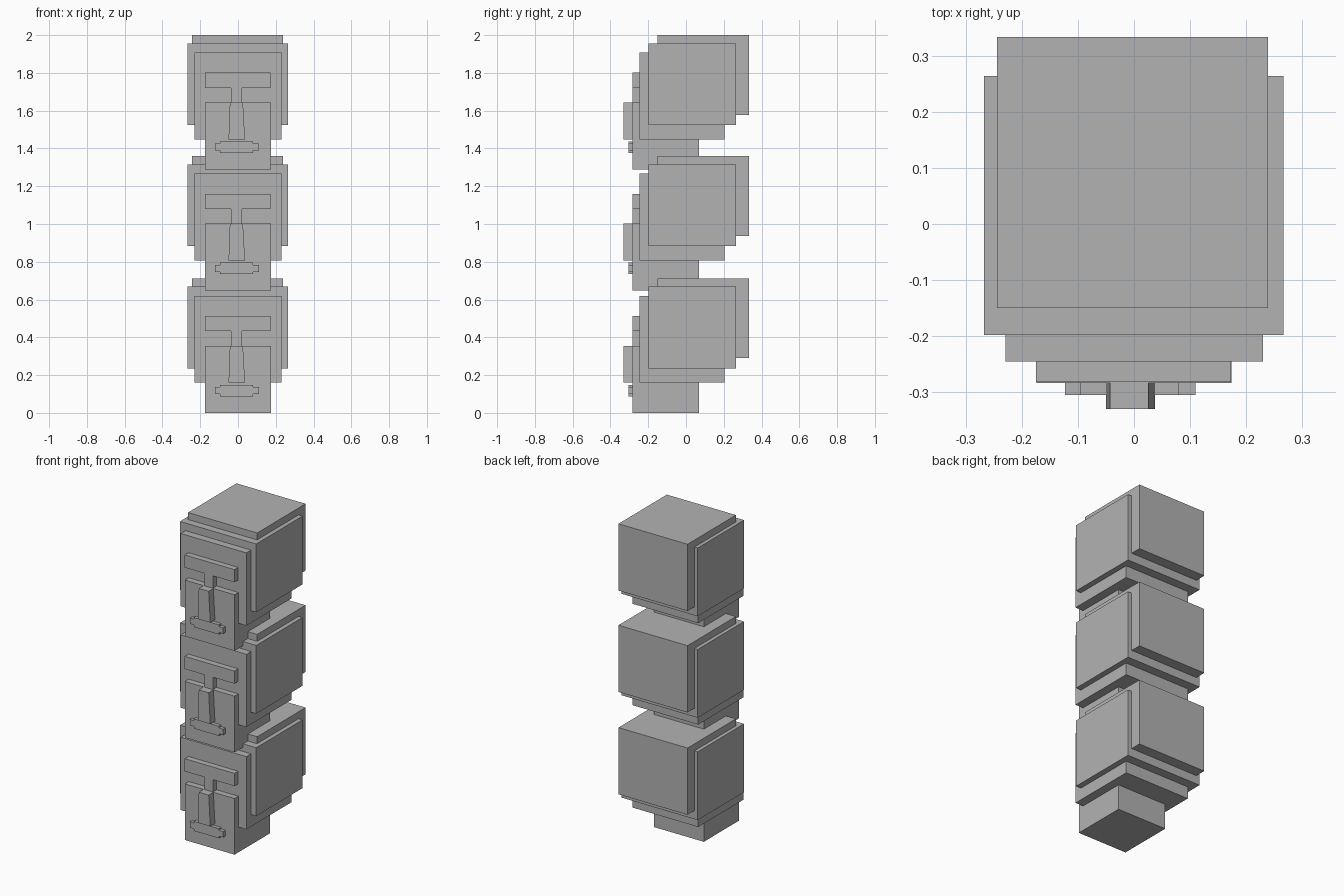
import bpy
import bmesh

cube = bpy.data.objects.get("Cube")
if cube:
    bpy.data.objects.remove(cube, do_unlink=True)

stone = bpy.data.materials.new("stone_grey")
stone.use_nodes = True
grey = (0.45, 0.45, 0.45, 1)
stone.diffuse_color = grey
stone.node_tree.nodes["Principled BSDF"].inputs["Base Color"].default_value = grey


def slab(name, outline, front, back, base):
    """Extrude an x-z outline from front to back along y."""
    bm = bmesh.new()
    face = bm.faces.new([bm.verts.new((x, front, z + base)) for x, z in outline])
    result = bmesh.ops.extrude_face_region(bm, geom=[face])
    moved = [v for v in result["geom"] if isinstance(v, bmesh.types.BMVert)]
    bmesh.ops.translate(bm, verts=moved, vec=(0, back - front, 0))
    bmesh.ops.recalc_face_normals(bm, faces=bm.faces)
    mesh = bpy.data.meshes.new(name)
    bm.to_mesh(mesh)
    bm.free()
    mesh.materials.append(stone)
    bpy.context.collection.objects.link(bpy.data.objects.new(name, mesh))


def rect(left, right, bottom, top):
    return [(left, bottom), (right, bottom), (right, top), (left, top)]


# Brow bar with the bridge running down into the jaw block
brow = [(-0.175, 0.433), (-0.037, 0.433), (-0.037, 0.34), (0.022, 0.34),
        (0.022, 0.433), (0.173, 0.433), (0.173, 0.513), (-0.175, 0.513)]
# Nose flares slightly toward its base
nose = [(-0.05, 0.16), (0.037, 0.16), (0.026, 0.355), (-0.043, 0.355)]
# Lips with narrower stepped corners
lips = [(-0.123, 0.1), (-0.095, 0.1), (-0.095, 0.087), (0.08, 0.087),
        (0.08, 0.1), (0.11, 0.1), (0.11, 0.137), (0.08, 0.137),
        (0.08, 0.148), (-0.095, 0.148), (-0.095, 0.137), (-0.123, 0.137)]

# Part name, front outline, front y, back y
parts = [
    ("jaw", rect(-0.174, 0.174, 0, 0.355), -0.283, 0.07),
    ("face", rect(-0.229, 0.23, 0.16, 0.62), -0.245, 0.205),
    ("head_sides", rect(-0.267, 0.266, 0.236, 0.668), -0.198, 0.264),
    ("head_back", rect(-0.244, 0.239, 0.29, 0.712), -0.15, 0.333),
    ("brow", brow, -0.282, -0.2),
    ("nose", nose, -0.33, -0.24),
    ("lips", lips, -0.305, -0.27),
]

# Three stacked heads
for level, base in (("lower", 0), ("middle", 0.647), ("upper", 1.288)):
    for part, outline, front, back in parts:
        slab(level + "_" + part, outline, front, back, base)
